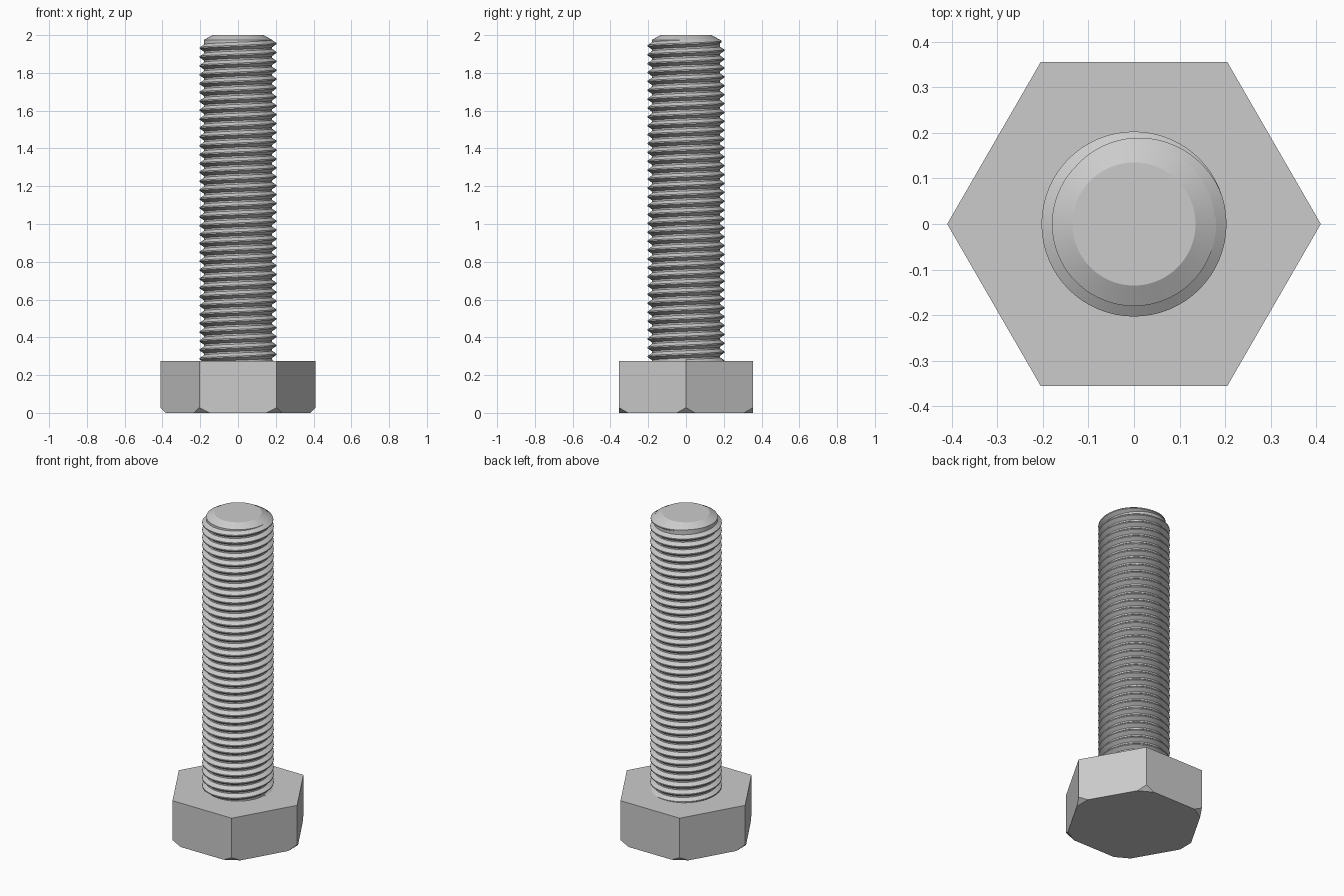
import bpy, bmesh, math
from mathutils import Vector

cube = bpy.data.objects.get("Cube")
if cube:
    bpy.data.objects.remove(cube)

HEAD_R, HEAD_H = 0.41, 0.275
CORE_R, CREST_R = 0.18, 0.203
PITCH, STEPS = 0.047, 64

steel = bpy.data.materials.new("grey steel")
steel.use_nodes = True
steel.diffuse_color = (0.6, 0.6, 0.6, 1)
steel.node_tree.nodes["Principled BSDF"].inputs["Base Color"].default_value = (0.6, 0.6, 0.6, 1)


def finish(name, bm, smooth=None):
    bmesh.ops.recalc_face_normals(bm, faces=bm.faces[:])
    mesh = bpy.data.meshes.new(name)
    bm.to_mesh(mesh)
    bm.free()
    mesh.materials.append(steel)
    obj = bpy.data.objects.new(name, mesh)
    bpy.context.collection.objects.link(obj)
    if smooth:
        bpy.ops.object.select_all(action="DESELECT")
        obj.select_set(True)
        bpy.context.view_layer.objects.active = obj
        bpy.ops.object.shade_smooth_by_angle(angle=math.radians(smooth))
    return obj


def ring(bm, r, z, n):
    return [bm.verts.new((r * math.cos(math.tau * i / n), r * math.sin(math.tau * i / n), z))
            for i in range(n)]


def stack(rings_rz, n):
    """Closed solid through rings of (radius, height)."""
    bm = bmesh.new()
    rings = [ring(bm, r, z, n) for r, z in rings_rz]
    for a, b in zip(rings, rings[1:]):
        for i in range(n):
            j = (i + 1) % n
            bm.faces.new((a[i], a[j], b[j], b[i]))
    bm.faces.new(rings[0][::-1])
    bm.faces.new(rings[-1])
    return bm


# Hexagonal head, with each lower corner cut off at a slant
head = stack([(HEAD_R, 0), (HEAD_R, HEAD_H)], 6)
for k in range(6):
    out = Vector((math.cos(k * math.pi / 3), math.sin(k * math.pi / 3), 0))
    cut = bmesh.ops.bisect_plane(
        head, geom=head.verts[:] + head.edges[:] + head.faces[:], dist=1e-5,
        plane_co=out * (HEAD_R - 0.028), plane_no=out - Vector((0, 0, 1)), clear_outer=True)
    rim = [e for e in cut["geom_cut"] if isinstance(e, bmesh.types.BMEdge)]
    bmesh.ops.holes_fill(head, edges=rim, sides=0)
finish("hex_head", head)

# Shank core with a chamfered tip
finish("shank_core", stack([(CORE_R, 0.2), (CORE_R, 1.975), (0.135, 2.0)], 96), 20)

# Right-handed thread swept up the core, fading out near the tip
thread = bmesh.new()
turns = 36
end = 0.375
fade = 0.32
z_top = 1.955
count = int((turns + end) * STEPS)
rows = []
for s in range(count + 1):
    t = s / STEPS - turns
    z = z_top + t * PITCH
    full = min(1, max(0.02, (end - t) / fade))
    angle = math.tau * t
    base = PITCH * (0.07 + 0.37 * full)
    crest = PITCH * 0.07
    peak = CORE_R + (CREST_R - CORE_R) * full
    root = CORE_R - 0.002
    rows.append([thread.verts.new((r * math.cos(angle), r * math.sin(angle), z + dz))
                 for r, dz in ((root, -base), (peak, -crest), (peak, crest), (root, base))])
for a, b in zip(rows, rows[1:]):
    for i in range(4):
        j = (i + 1) % 4
        thread.faces.new((a[i], b[i], b[j], a[j]))
thread.faces.new(rows[0])
thread.faces.new(rows[-1][::-1])
finish("screw_thread", thread, 25)
